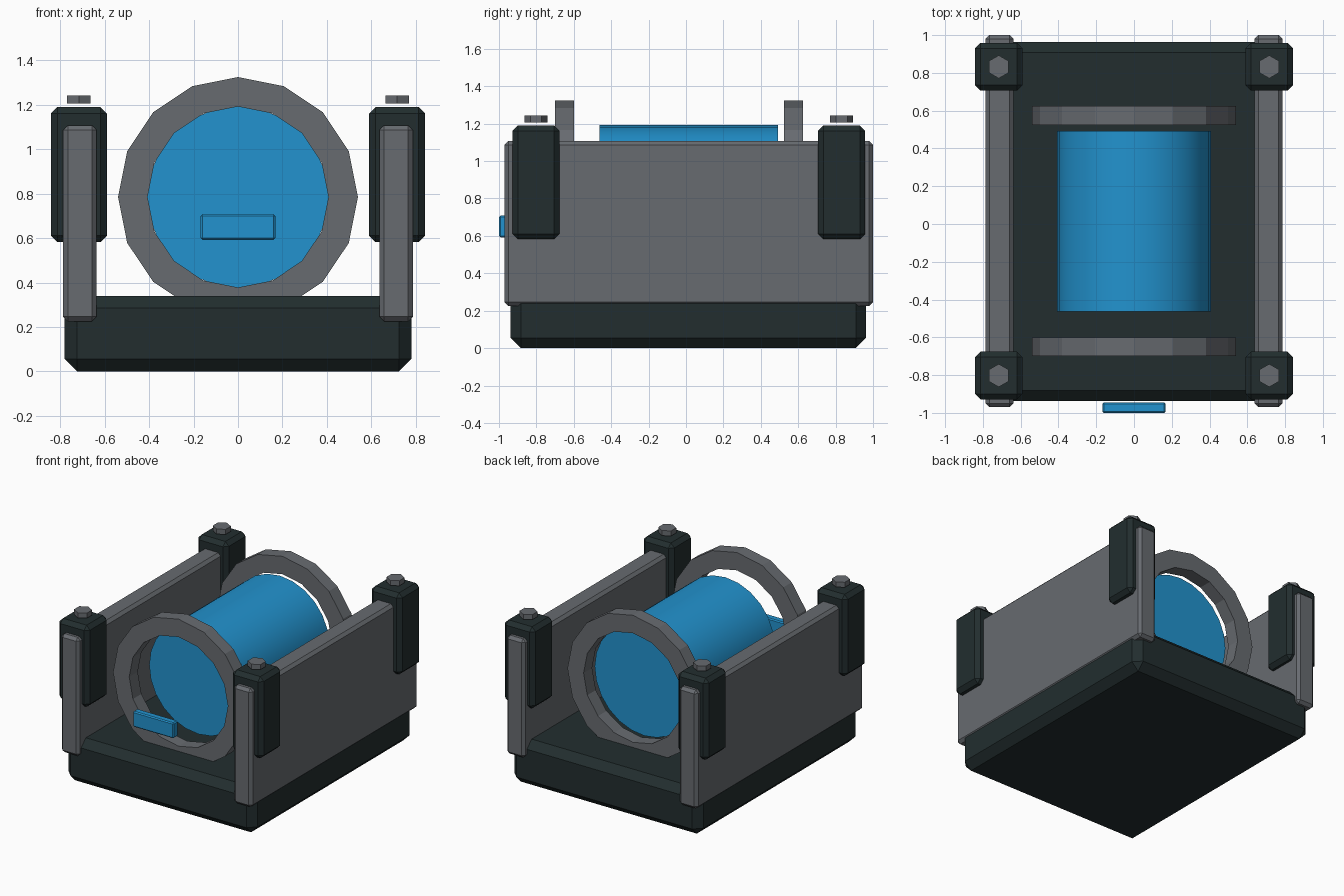
import bpy
import bmesh
from math import pi
from mathutils import Matrix

cube = bpy.data.objects.get("Cube")
if cube:
    bpy.data.objects.remove(cube, do_unlink=True)


def make_material(name, color):
    mat = bpy.data.materials.new(name)
    mat.use_nodes = True
    mat.diffuse_color = (*color, 1)
    mat.node_tree.nodes["Principled BSDF"].inputs["Base Color"].default_value = (*color, 1)
    return mat


dark = make_material("dark green grey", (0.016, 0.027, 0.028))
grey = make_material("steel grey", (0.136, 0.147, 0.162))
blue = make_material("bright blue", (0.016, 0.29, 0.62))


def finish(name, bm, mat):
    bmesh.ops.recalc_face_normals(bm, faces=bm.faces)
    mesh = bpy.data.meshes.new(name)
    bm.to_mesh(mesh)
    bm.free()
    mesh.materials.append(mat)
    obj = bpy.data.objects.new(name, mesh)
    bpy.context.collection.objects.link(obj)
    return obj


def box(name, xs, ys, zs, mat, chamfer):
    """Chamfered box between pairs of limits on each axis."""
    bm = bmesh.new()
    bmesh.ops.create_cube(bm, size=1)
    spans = (xs, ys, zs)
    for v in bm.verts:
        v.co = [(a + b) / 2 + c * (b - a) for (a, b), c in zip(spans, v.co)]
    bmesh.ops.bevel(bm, geom=bm.edges[:], offset=chamfer, segments=1,
                    profile=0.5, affect='EDGES')
    return finish(name, bm, mat)


def cylinder(name, radius, depth, sides, matrix, mat):
    bm = bmesh.new()
    bmesh.ops.create_cone(bm, cap_ends=True, segments=sides, radius1=radius,
                          radius2=radius, depth=depth, matrix=matrix)
    return finish(name, bm, mat)


def ring(name, outer, inner, y, depth, z, mat):
    """Flat faceted ring around the y axis: a rectangular section spun round."""
    bm = bmesh.new()
    section = [bm.verts.new((0, y + s * depth / 2, z + r))
               for r, s in ((outer, -1), (outer, 1), (inner, 1), (inner, -1))]
    edges = [bm.edges.new((section[i], section[(i + 1) % 4])) for i in range(4)]
    bmesh.ops.spin(bm, geom=section + edges, cent=(0, y, z), axis=(0, 1, 0),
                   angle=2 * pi, steps=16, use_merge=True)
    bmesh.ops.remove_doubles(bm, verts=bm.verts, dist=0.0005)
    return finish(name, bm, mat)


# Base block
box("base", (-0.78, 0.78), (-0.937, 0.963), (0, 0.34), dark, 0.055)

# Drum between two support rings
axis_z = 0.785
lying = Matrix.Translation((0, 0.015, axis_z)) @ Matrix.Rotation(pi / 2, 4, 'X')
drum = cylinder("drum", 0.408, 0.956, 24, lying, blue)
bpy.ops.object.select_all(action='DESELECT')
drum.select_set(True)
bpy.context.view_layer.objects.active = drum
bpy.ops.object.shade_smooth_by_angle(angle=pi / 6)
ring("front_ring", 0.54, 0.407, -0.65, 0.1, axis_z, grey)
ring("back_ring", 0.54, 0.407, 0.575, 0.1, axis_z, grey)

# Front indicator plate
box("front_indicator", (-0.168, 0.168), (-1, -0.945), (0.592, 0.708), blue, 0.008)

# Side walls, corner clamps and hex bolts
for side, s in (("left", 1), ("right", -1)):
    box(side + "_wall", sorted((s * 0.637, s * 0.787)), (-0.97, 1.0),
        (0.225, 1.108), grey, 0.021)
    for end, y in (("front", -0.802), ("back", 0.832)):
        x = s * 0.716
        box(f"{end}_{side}_clamp", (x - 0.126, x + 0.126), (y - 0.126, y + 0.126),
            (0.582, 1.19), dark, 0.029)
        cylinder(f"{end}_{side}_bolt", 0.061, 0.038, 6,
                 Matrix.Translation((x, y, 1.224)), grey)
